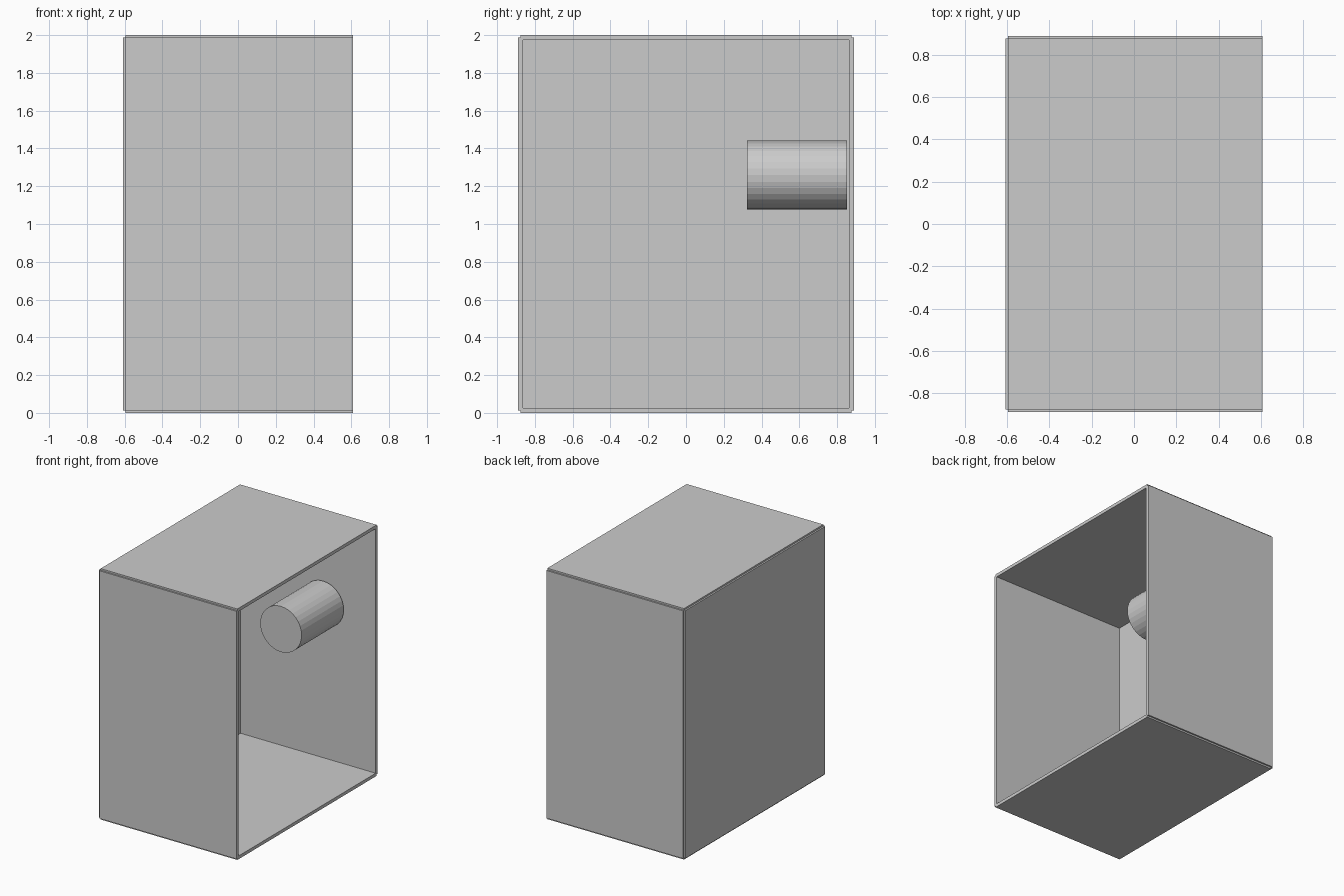
import bpy
from math import pi

default = bpy.data.objects.get("Cube")
if default:
    bpy.data.objects.remove(default, do_unlink=True)

grey = bpy.data.materials.new("light grey")
grey.use_nodes = True
grey.diffuse_color = (0.6, 0.6, 0.6, 1)
grey.node_tree.nodes["Principled BSDF"].inputs["Base Color"].default_value = (0.6, 0.6, 0.6, 1)

# Room frame: each panel is centred on one face of this box
T = 0.026
H = T / 2
X0, X1 = -0.596, 0.608
Y = 0.877
Z0, Z1 = 0.0135, 1.9865


def panel(name, low, high):
    bpy.ops.mesh.primitive_cube_add(size=1, location=[(a + b) / 2 for a, b in zip(low, high)])
    ob = bpy.context.object
    ob.name = name
    ob.scale = [b - a for a, b in zip(low, high)]
    bpy.ops.object.transform_apply(location=False, rotation=False, scale=True)
    ob.data.materials.append(grey)


# Floor and ceiling
for name, z in (("floor_panel", Z0), ("ceiling_panel", Z1)):
    panel(name, (X0, -Y, z - H), (X1, Y, z + H))

# Front and back walls
for name, y in (("front_wall", -Y), ("back_wall", Y)):
    panel(name, (X0, y - H, Z0), (X1, y + H, Z1))

# Closed side wall; the opposite side is open
panel("side_wall", (X0 - H, -Y, Z0), (X0 + H, Y, Z1))

# Cylinder standing out from the back wall
bpy.ops.mesh.primitive_cylinder_add(vertices=32, radius=0.182, depth=0.53,
                                    location=(0.153, 0.587, 1.259), rotation=(pi / 2, 0, 0))
drum = bpy.context.object
drum.name = "wall_cylinder"
drum.data.materials.append(grey)
